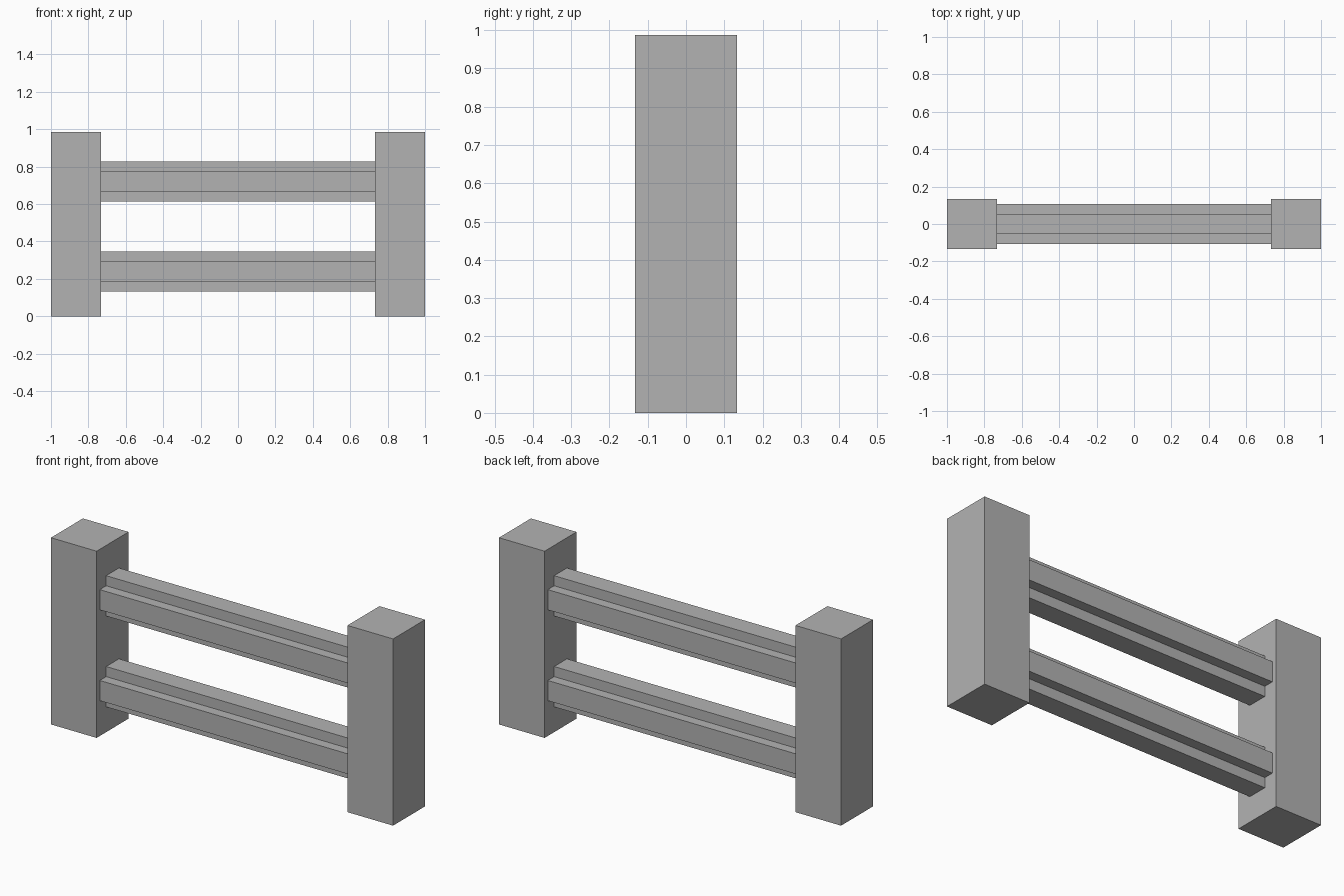
import bpy
import bmesh

cube = bpy.data.objects.get("Cube")
if cube:
    bpy.data.objects.remove(cube, do_unlink=True)

UNIT = 0.16 / 3
POST_WIDTH = 5 * UNIT
POST_HEIGHT = 18.5 * UNIT
RAIL_HALF = 1 - POST_WIDTH

grey = bpy.data.materials.new("plain grey")
colour = (0.45, 0.45, 0.45, 1)
grey.diffuse_color = colour
grey.use_nodes = True
grey.node_tree.nodes["Principled BSDF"].inputs["Base Color"].default_value = colour


def extrude_part(name, outline, vector):
    """Extrude a closed outline along a vector into a solid."""
    bm = bmesh.new()
    face = bm.faces.new([bm.verts.new(p) for p in outline])
    result = bmesh.ops.extrude_face_region(bm, geom=[face], use_keep_orig=True)
    verts = [v for v in result["geom"] if isinstance(v, bmesh.types.BMVert)]
    bmesh.ops.translate(bm, verts=verts, vec=vector)
    bmesh.ops.recalc_face_normals(bm, faces=bm.faces)
    mesh = bpy.data.meshes.new(name)
    bm.to_mesh(mesh)
    bm.free()
    mesh.materials.append(grey)
    obj = bpy.data.objects.new(name, mesh)
    bpy.context.collection.objects.link(obj)
    return obj


# Square end posts
h = POST_WIDTH / 2
for side, x in (("left", 1 - h), ("right", h - 1)):
    square = [(x - h, -h, 0), (x + h, -h, 0), (x + h, h, 0), (x - h, h, 0)]
    extrude_part(side + "_post", square, (0, 0, POST_HEIGHT))

# Cross-section rails between the posts
a, b = UNIT, 2 * UNIT
cross = []
for sy, sz in ((1, 1), (-1, 1), (-1, -1), (1, -1)):
    corner = [(sy * b, sz * a), (sy * a, sz * a), (sy * a, sz * b)]
    cross += corner if sy * sz > 0 else corner[::-1]

for level, z in (("upper", 13.5 * UNIT), ("lower", 4.5 * UNIT)):
    outline = [(-RAIL_HALF, py, z + pz) for py, pz in cross]
    extrude_part(level + "_rail", outline, (2 * RAIL_HALF, 0, 0))
